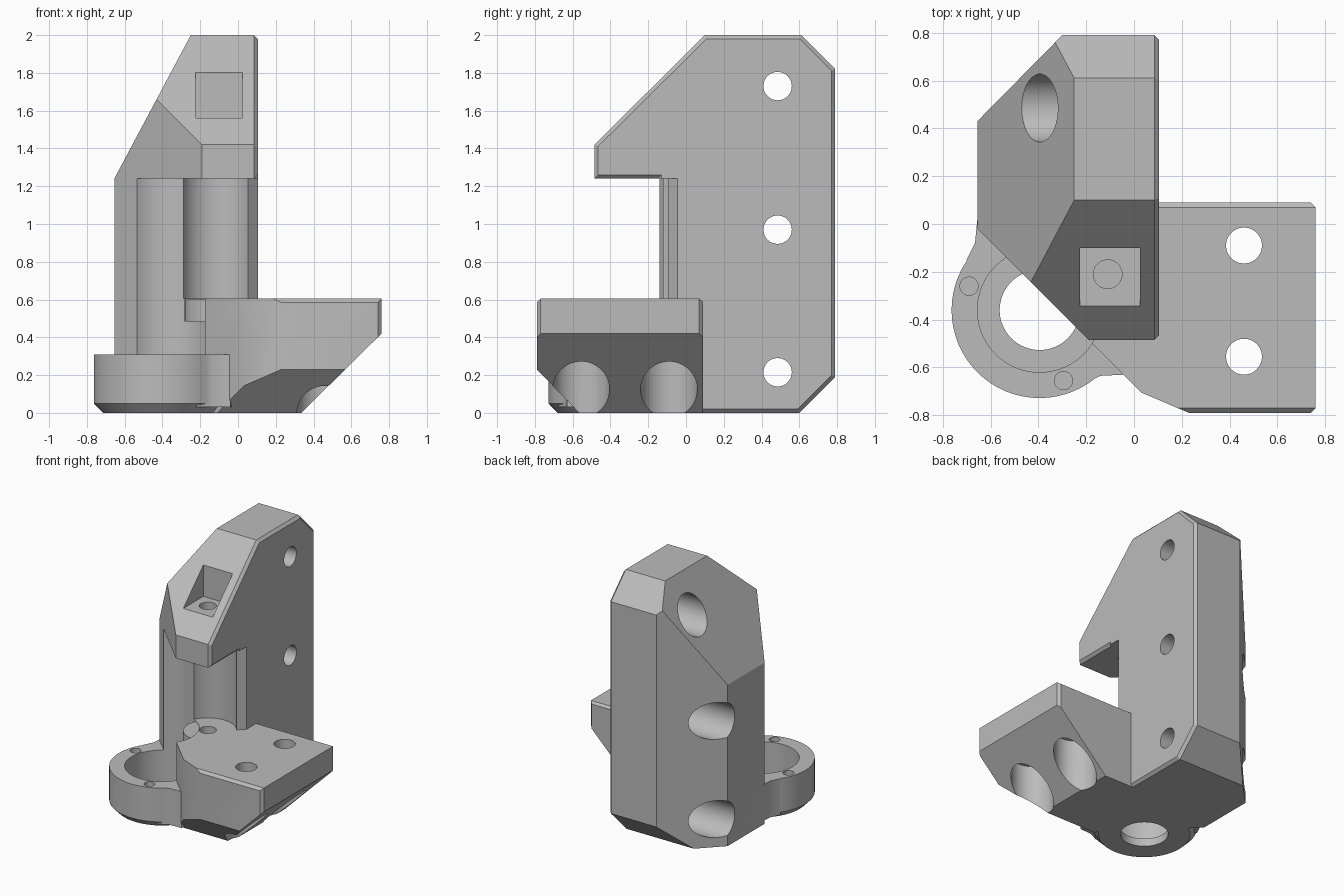
import bpy, bmesh, math
from mathutils import Vector, Matrix

if "Cube" in bpy.data.objects:
    bpy.data.objects.remove(bpy.data.objects["Cube"], do_unlink=True)

grey = bpy.data.materials.new("plain grey")
grey.use_nodes = True
grey.diffuse_color = (0.5, 0.5, 0.5, 1)
grey.node_tree.nodes["Principled BSDF"].inputs["Base Color"].default_value = (0.5, 0.5, 0.5, 1)


def finish(bm, name):
    bmesh.ops.recalc_face_normals(bm, faces=bm.faces[:])
    mesh = bpy.data.meshes.new(name)
    bm.to_mesh(mesh)
    bm.free()
    mesh.materials.append(grey)
    ob = bpy.data.objects.new(name, mesh)
    bpy.context.collection.objects.link(ob)
    return ob


def prism(name, axis, points, lo, hi, bevel=0):
    """Extrude a 2D profile along an axis, optionally chamfering the far cap."""
    i = "xyz".index(axis)

    def place(p, d):
        c = list(p)
        c.insert(i, d)
        return Vector(c)
    bm = bmesh.new()
    a = [bm.verts.new(place(p, lo)) for p in points]
    b = [bm.verts.new(place(p, hi)) for p in points]
    bm.faces.new(a)
    cap = bm.faces.new(b)
    n = len(points)
    for k in range(n):
        j = (k + 1) % n
        bm.faces.new((a[k], a[j], b[j], b[k]))
    bmesh.ops.recalc_face_normals(bm, faces=bm.faces[:])
    if bevel:
        bmesh.ops.bevel(bm, geom=cap.edges[:], offset=bevel, segments=1, affect='EDGES')
    return finish(bm, name)


def cylinder(name, axis, at, r, lo, hi, r_lo=None):
    """Round bar between lo and hi along an axis, centred on the 2D point at."""
    bm = bmesh.new()
    bmesh.ops.create_cone(bm, cap_ends=True, segments=64, radius1=r_lo or r, radius2=r, depth=hi - lo)
    c = list(at)
    c.insert("xyz".index(axis), (lo + hi) / 2)
    turn = Matrix.Rotation(math.pi / 2, 4, 'Y') if axis == "x" else Matrix.Identity(4)
    bmesh.ops.transform(bm, matrix=Matrix.Translation(c) @ turn, verts=bm.verts[:])
    return finish(bm, name)


def combine(ob, others, operation):
    bpy.context.view_layer.objects.active = ob
    for other in others:
        mod = ob.modifiers.new("boolean", 'BOOLEAN')
        mod.operation, mod.solver, mod.object = operation, 'EXACT', other
        bpy.ops.object.modifier_apply(modifier=mod.name)
        bpy.data.objects.remove(other, do_unlink=True)


# Upright body: side profile trimmed by plan and front outlines
body = prism("bracket_body", "x", [
    (0.79, 0.19), (0.79, 1.82), (0.61, 2), (0.1, 2), (-0.485, 1.42),
    (-0.485, 1.24), (-0.15, 1.24), (-0.15, 0), (0.6, 0)], -0.9, 0.105, 0.02)
plan = prism("plan", "z", [
    (0.3, 0.9), (-0.2, 0.9), (-0.3, 0.79), (-0.655, 0.43), (-0.655, -0.02),
    (-0.18, -0.495), (0.3, -0.495)], -0.1, 2.1)
front = prism("front", "y", [
    (0.3, -0.1), (-0.8, -0.1), (-0.655, 0), (-0.655, 1.24), (-0.25, 2), (-0.2, 2.1), (0.3, 2.1)], -1, 1)
combine(body, [plan, front], 'INTERSECT')
corner = prism("corner", "z", [(0.02, -0.13), (0.2, 0.05), (0.2, -0.3), (0.02, -0.3)], 0.5, 1.24)
combine(body, [corner], 'DIFFERENCE')

# Side mounting block with chamfered underside
block = prism("block", "x", [
    (0.09, 0), (0.09, 0.59), (0.07, 0.605), (-0.77, 0.605), (-0.79, 0.585),
    (-0.79, 0.23), (-0.565, 0)], -0.7, 0.9)
block_plan = prism("block_plan", "z", [
    (0.74, 0.09), (0.76, 0.07), (0.76, -0.77), (0.74, -0.79), (0.23, -0.79),
    (0.03, -0.705), (-0.62, -0.055), (-0.5, 0.09)], -0.1, 0.7)
block_front = prism("block_front", "y", [
    (0.76, 0.7), (0.76, 0.42), (0.335, 0), (0.335, -0.1), (-0.8, -0.1), (-0.8, 0.7)], -1, 1)
combine(block, [block_plan, block_front], 'INTERSECT')

# Round collar with its blend into the body
screw = (-0.395, -0.36)
collar = cylinder("collar", "z", screw, 0.368, 0.05, 0.31)
collar_foot = cylinder("collar_foot", "z", screw, 0.368, 0, 0.05, 0.32)
web = prism("web", "z", [
    (-0.655, 0.02), (-0.665, -0.08), (-0.7, -0.15), (-0.4, -0.4), (-0.22, -0.675),
    (-0.14, -0.635), (-0.04, -0.63), (0, -0.4), (-0.3, 0)], 0.03, 0.31)
combine(body, [block, collar, collar_foot, web], 'UNION')

# Channels for the long screw and the guide rod
rod = (-0.11, -0.21)
combine(body, [
    cylinder("screw_channel", "z", screw, 0.26, 0.06, 1.24),
    cylinder("screw_hole", "z", screw, 0.167, -0.1, 0.2),
    cylinder("rod_channel", "z", rod, 0.2, 0.605, 1.24)], 'DIFFERENCE')
combine(body, [cylinder("rod_boss", "z", rod, 0.172, 0.485, 0.6)], 'UNION')

# Pocket in the sloping head, and the rod bore
cuts = [prism("pocket", "y", [(-0.225, 1.56), (0.025, 1.56), (0.025, 2.1), (-0.225, 2.1)], -0.7, -0.1),
        cylinder("rod_bore", "z", rod, 0.06, 0.15, 1.7)]

# Bolt holes through the body, countersunk from the left
for z in (0.215, 0.97, 1.73):
    cuts += [cylinder("bolt_hole", "x", (0.485, z), 0.075, -1, 0.3),
             cylinder("bolt_head", "x", (0.485, z), 0.142, -1, -0.15)]

# Bolt holes through the block, countersunk from below
for y in (-0.09, -0.555):
    cuts += [cylinder("block_hole", "z", (0.46, y), 0.075, -0.1, 0.8),
             cylinder("block_head", "z", (0.46, y), 0.15, -0.1, 0.4)]

# Small blind holes in the collar
for at in ((-0.69, -0.26), (-0.295, -0.655)):
    cuts.append(cylinder("collar_hole", "z", at, 0.038, 0.1, 0.5))
combine(body, cuts, 'DIFFERENCE')

bpy.ops.object.select_all(action='DESELECT')
body.select_set(True)
bpy.context.view_layer.objects.active = body
bpy.ops.object.shade_smooth_by_angle(angle=math.radians(25))
